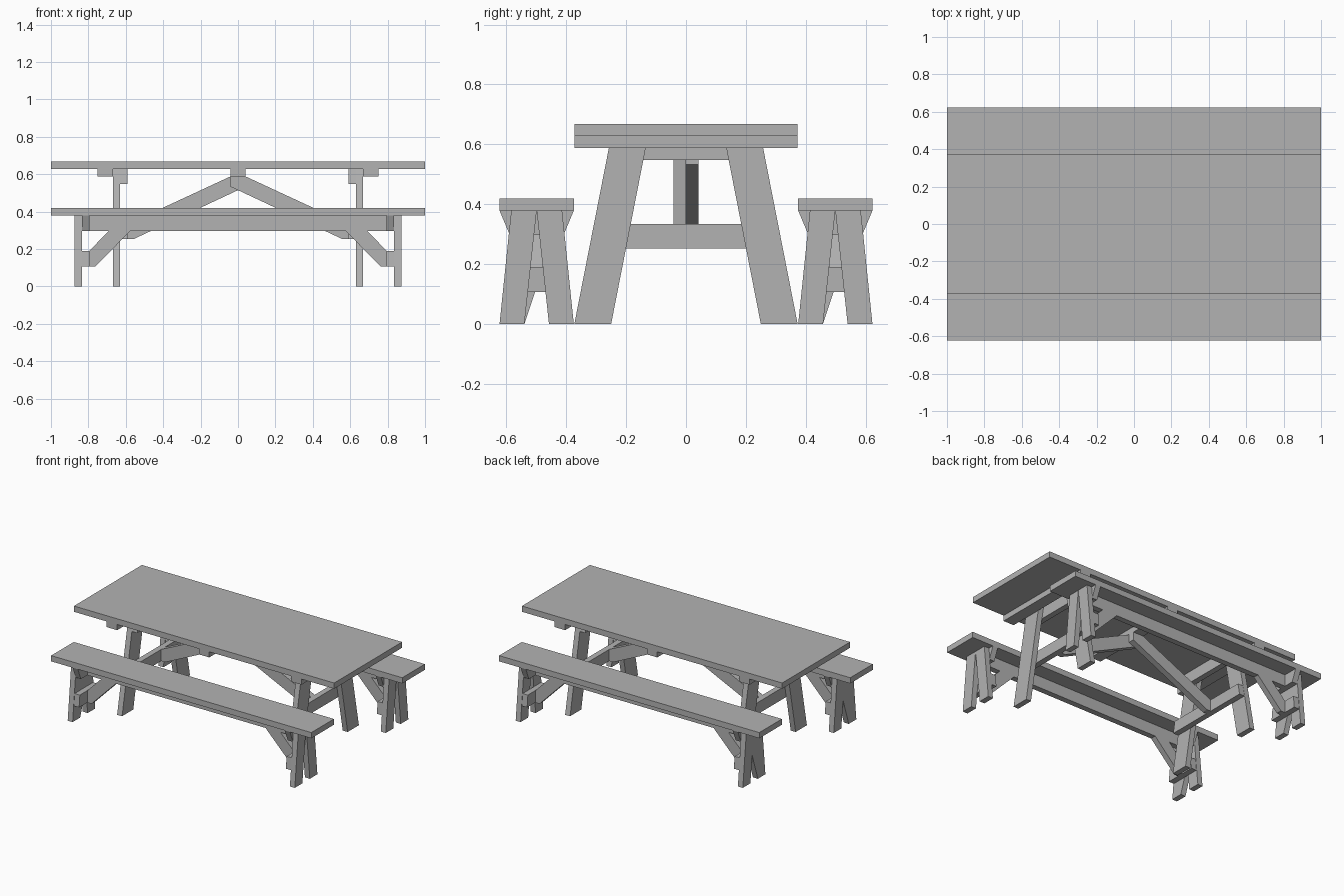
import bpy
import bmesh

cube = bpy.data.objects.get("Cube")
if cube:
    bpy.data.objects.remove(cube, do_unlink=True)

# One plain timber colour
GREY = (0.45, 0.45, 0.45, 1)
timber = bpy.data.materials.new("grey_timber")
timber.use_nodes = True
timber.diffuse_color = GREY
timber.node_tree.nodes["Principled BSDF"].inputs["Base Color"].default_value = GREY


def board(name, outline, axis, start, end):
    """Extrude an outline along x (outline is y, z) or along y (outline is x, z)."""
    bm = bmesh.new()

    def point(p, d):
        return (d, p[0], p[1]) if axis == "x" else (p[0], d, p[1])

    near = [bm.verts.new(point(p, start)) for p in outline]
    far = [bm.verts.new(point(p, end)) for p in outline]
    bm.faces.new(near)
    bm.faces.new(far)
    for i in range(len(near)):
        j = (i + 1) % len(near)
        bm.faces.new((near[i], near[j], far[j], far[i]))
    bmesh.ops.recalc_face_normals(bm, faces=bm.faces)
    mesh = bpy.data.meshes.new(name)
    bm.to_mesh(mesh)
    bm.free()
    mesh.materials.append(timber)
    obj = bpy.data.objects.new(name, mesh)
    bpy.context.collection.objects.link(obj)
    return obj


def box(name, x, y, z):
    return board(name, [(x[0], z[0]), (x[1], z[0]), (x[1], z[1]), (x[0], z[1])], "y", *y)


def cross_board(name, x, y, z, low, high):
    """Board across the width whose ends are cut on a slope."""
    return board(name, [(y - low, z[0]), (y + low, z[0]), (y + high, z[1]), (y - high, z[1])], "x", *x)


# Table
HALF = 0.373
TOP = 0.627
box("table_top", (-1, 1), (-HALF, HALF), (TOP, 0.667))
box("middle_batten", (-0.04, 0.04), (-HALF, HALF), (0.588, TOP))

for side, s in (("left", 1), ("right", -1)):
    box(f"{side}_outer_batten", (s * 0.668, s * 0.75), (-HALF, HALF), (0.588, TOP))
    inner = (s * 0.59, s * 0.63)
    cross_board(f"{side}_inner_batten", inner, 0, (0.547, TOP), 0.264, 0.25)
    cross_board(f"{side}_table_stretcher", inner, 0, (0.252, 0.333), 0.322, 0.307)

    # Splayed table legs
    for end, e in (("back", 1), ("front", -1)):
        leg = [(e * 0.25, 0), (e * HALF, 0), (e * 0.25, TOP), (e * 0.127, TOP)]
        board(f"{side}_{end}_table_leg", leg, "x", s * 0.63, s * 0.668)

    # Long braces pass side by side under the middle batten
    brace = [(-0.04, 0.588), (0.04, 0.588), (0.59, 0.333), (0.59, 0.252), (0.56, 0.252), (-0.04, 0.533)]
    board(f"{side}_table_brace", [(s * x, z) for x, z in brace], "y", 0, -s * 0.042)

# Benches
SEAT = 0.378
for where, c in (("back", 0.499), ("front", -0.499)):
    box(f"{where}_bench_seat", (-1, 1), (c - 0.124, c + 0.124), (SEAT, 0.418))
    box(f"{where}_bench_rail", (-0.795, 0.795), (c - 0.02, c + 0.02), (0.297, SEAT))

    for side, s in (("left", 1), ("right", -1)):
        inner = (s * 0.795, s * 0.835)
        cross_board(f"{where}_{side}_bench_batten", inner, c, (0.297, SEAT), 0.09, 0.124)
        cross_board(f"{where}_{side}_bench_stretcher", inner, c, (0.107, 0.19), 0.11, 0.102)

        # Splayed bench legs; one leg of each bench is cut as a wedge
        for end, e in (("outer", 1), ("inner", -1)):
            crown = -0.085 if s == -1 and e == -1 else 0
            leg = [(0.041, 0), (0.124, 0), (0.085, SEAT), (crown, SEAT)]
            board(f"{where}_{side}_{end}_bench_leg", [(c + e * y, z) for y, z in leg], "x", s * 0.835, s * 0.873)

        # Diagonal brace from stretcher to rail
        brace = [(0.795, 0.19), (0.69, 0.297), (0.575, 0.297), (0.762, 0.107), (0.795, 0.107)]
        board(f"{where}_{side}_bench_brace", [(s * x, z) for x, z in brace], "y", c - 0.02, c + 0.02)
